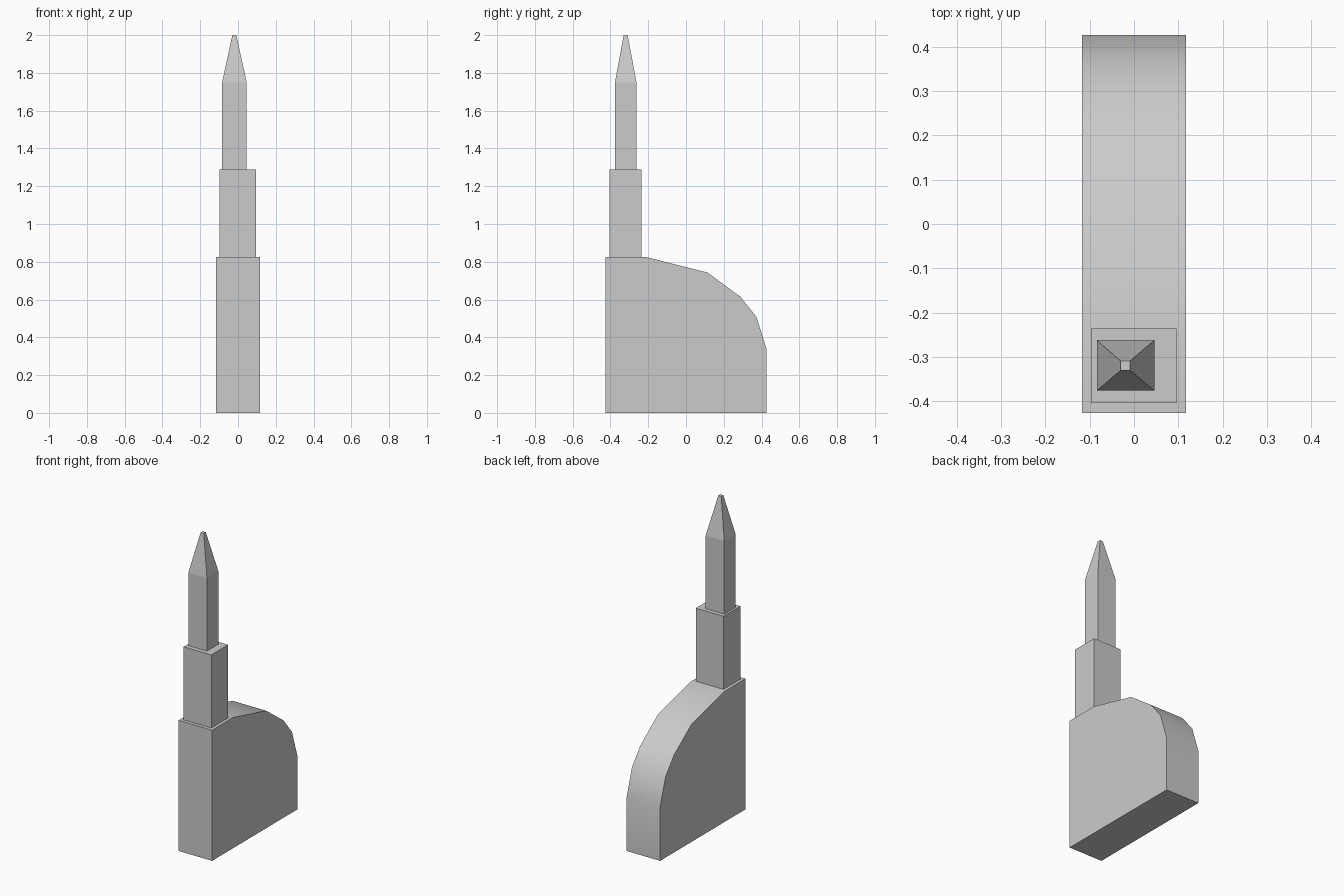
import bpy, bmesh

if "Cube" in bpy.data.objects:
    bpy.data.objects.remove(bpy.data.objects["Cube"])


def make_object(name, bm):
    bmesh.ops.recalc_face_normals(bm, faces=bm.faces)
    mesh = bpy.data.meshes.new(name)
    bm.to_mesh(mesh)
    bm.free()
    obj = bpy.data.objects.new(name, mesh)
    bpy.context.collection.objects.link(obj)
    return obj


def tower(name, levels):
    """Stack of rectangular rings (x0, x1, y0, y1, z) joined by side walls."""
    bm = bmesh.new()
    rings = [[bm.verts.new((x, y, z)) for x, y in
              ((x0, y0), (x1, y0), (x1, y1), (x0, y1))]
             for x0, x1, y0, y1, z in levels]
    for a, b in zip(rings, rings[1:]):
        for i in range(4):
            j = (i + 1) % 4
            bm.faces.new((a[i], a[j], b[j], b[i]))
    bm.faces.new(rings[0][::-1])
    bm.faces.new(rings[-1])
    return make_object(name, bm)


# Base block: side profile (y, z) with a faceted rounded back, extruded in x
HALF_W = 0.117
profile = [(-0.426, 0), (0.426, 0), (0.426, 0.34), (0.372, 0.51),
           (0.288, 0.615), (0.114, 0.743), (-0.215, 0.826), (-0.426, 0.826)]
bm = bmesh.new()
side = bm.faces.new([bm.verts.new((-HALF_W, y, z)) for y, z in profile])
ext = bmesh.ops.extrude_face_region(bm, geom=[side])
bmesh.ops.translate(bm, vec=(2 * HALF_W, 0, 0),
                    verts=[v for v in ext["geom"] if isinstance(v, bmesh.types.BMVert)])
base = make_object("base_block", bm)
bpy.context.view_layer.objects.active = base
base.select_set(True)
bpy.ops.object.shade_smooth_by_angle(angle=0.52)
base.select_set(False)

# Middle tower stage
mid = (-0.097, 0.096, -0.404, -0.236)
tower("middle_stage", [(*mid, 0.826), (*mid, 1.288)])

# Slim upper stage with tapering spire and small flat tip
top = (-0.084, 0.046, -0.376, -0.262)
tower("upper_stage_and_spire", [(*top, 1.288), (*top, 1.75),
                                (-0.03, -0.009, -0.33, -0.309, 2.0)])
